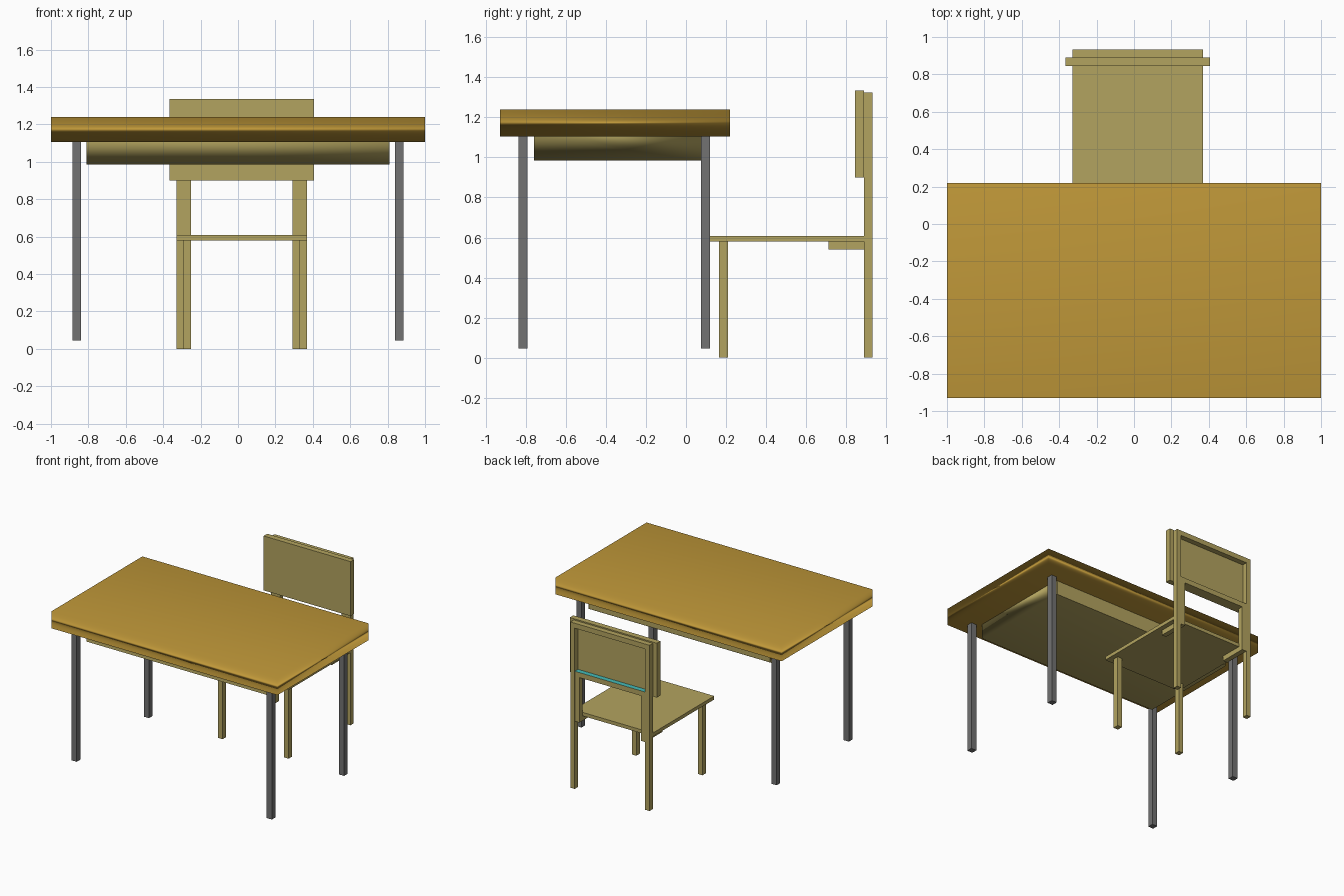
import bpy, bmesh

if "Cube" in bpy.data.objects:
    bpy.data.objects.remove(bpy.data.objects["Cube"])


def material(name, rgb):
    m = bpy.data.materials.new(name)
    m.diffuse_color = (*rgb, 1.0)
    m.use_nodes = True
    m.node_tree.nodes["Principled BSDF"].inputs["Base Color"].default_value = m.diffuse_color
    return m


GOLD = material("golden_wood", (0.52, 0.31, 0.04))
OLIVE = material("pale_olive_wood", (0.45, 0.37, 0.115))
GREY = material("grey_metal", (0.17, 0.17, 0.17))
CYAN = material("cyan_accent", (0.06, 0.50, 0.48))


def box(name, x, y, z, mat, open_top=False, soft=False):
    """Box from (min, max) ranges; soft blends normals by face area."""
    bm = bmesh.new()
    bmesh.ops.create_cube(bm, size=1.0)
    for v in bm.verts:
        v.co = [r[0] + (c + 0.5) * (r[1] - r[0]) for c, r in zip(v.co, (x, y, z))]
    bm.normal_update()
    if open_top:
        bmesh.ops.delete(bm, geom=[f for f in bm.faces if f.normal.z > 0.9], context='FACES_ONLY')
    for f in bm.faces:
        f.smooth = soft
    mesh = bpy.data.meshes.new(name)
    bm.to_mesh(mesh)
    bm.free()
    mesh.materials.append(mat)
    obj = bpy.data.objects.new(name, mesh)
    bpy.context.collection.objects.link(obj)
    if soft:
        mod = obj.modifiers.new("soft_normals", 'WEIGHTED_NORMAL')
        mod.weight = 50
    return obj


# Desk: top, drawer case underneath, drawer front on the sitting side
box("desk_top", (-1, 1), (-0.93, 0.22), (1.105, 1.24), GOLD, soft=True)
box("drawer_case", (-0.81, 0.81), (-0.76, 0.075), (0.985, 1.105), OLIVE, open_top=True, soft=True)
box("drawer_front", (-0.80, 0.80), (0.074, 0.082), (0.99, 1.104), OLIVE)

# Desk legs
for sx, side in ((-1, "left"), (1, "right")):
    for cy, end in ((-0.815, "front"), (0.098, "back")):
        cx = sx * 0.863
        box(f"desk_leg_{end}_{side}", (cx - 0.023, cx + 0.023), (cy - 0.023, cy + 0.023),
            (0.045, 1.106), GREY)

# Chair, centred slightly right of the desk
CX = 0.02
box("seat", (CX - 0.35, CX + 0.35), (0.115, 0.892), (0.58, 0.608), OLIVE)
box("backrest", (CX - 0.385, CX + 0.385), (0.845, 0.89), (0.9, 1.335), OLIVE)

for s, side in ((-1, "left"), (1, "right")):
    outer = sorted((CX + s * 0.35, CX + s * 0.312))
    inner = sorted((CX + s * 0.312, CX + s * 0.272))
    box(f"back_post_{side}", outer, (0.89, 0.932), (0, 1.325), OLIVE)
    box(f"inner_upright_{side}", inner, (0.89, 0.93), (0.54, 0.9), OLIVE)
    box(f"seat_bracket_{side}", inner, (0.712, 0.892), (0.54, 0.581), OLIVE)
    box(f"chair_front_leg_{side}", inner, (0.165, 0.21), (0, 0.581), OLIVE)

# Rails between the back posts; the lower one has a cyan upper face
rail = (CX - 0.312, CX + 0.312)
box("top_rail", rail, (0.89, 0.932), (1.285, 1.325), OLIVE)
lower = box("lower_rail", rail, (0.89, 0.93), (0.9, 0.94), OLIVE)
lower.data.materials.append(CYAN)
for p in lower.data.polygons:
    p.material_index = int(p.normal.z > 0.9)
